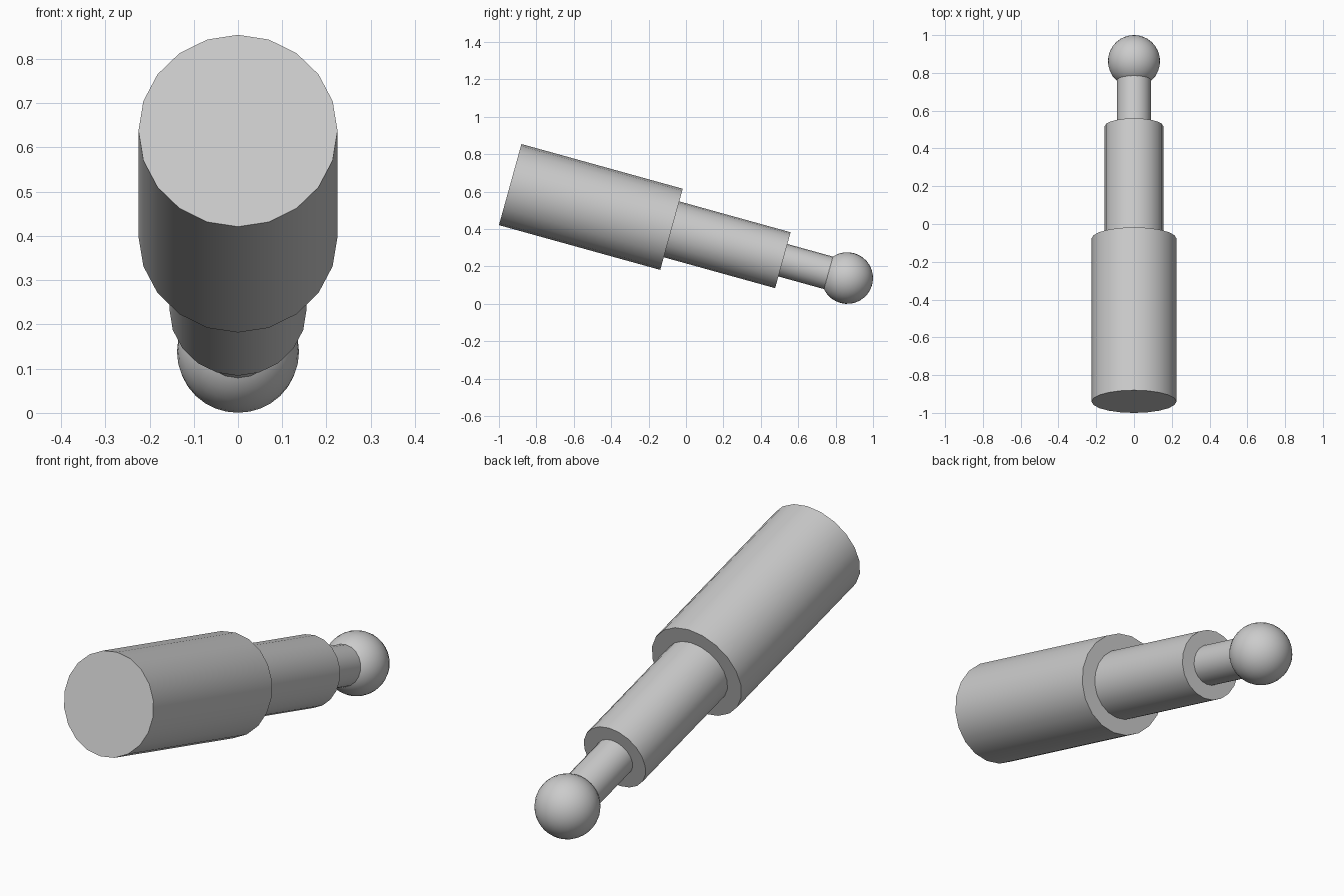
import bpy, math
from mathutils import Vector, Matrix

if "Cube" in bpy.data.objects:
    bpy.data.objects.remove(bpy.data.objects["Cube"])

TILT = math.radians(15.5)
AXIS = Vector((0, math.cos(TILT), -math.sin(TILT)))
BALL = Vector((0, 0.862, 0.138))
LENGTH = 1.87                      # back face to ball centre
START = BALL - AXIS * LENGTH
ROT = Matrix.Rotation(-math.pi / 2 - TILT, 4, 'X')
SIDES = 20


def finish(obj):
    bpy.ops.object.select_all(action='DESELECT')
    obj.select_set(True)
    bpy.context.view_layer.objects.active = obj
    bpy.ops.object.shade_smooth_by_angle(angle=math.radians(30))


# Stepped shaft: (radius, distance along the axis), turned about the axis
profile = [(0.225, 0), (0.225, 0.895), (0.155, 0.895), (0.155, 1.513),
           (0.09, 1.513), (0.09, LENGTH - 0.03)]
verts = [(r * math.cos(2 * math.pi * i / SIDES), r * math.sin(2 * math.pi * i / SIDES), d)
         for r, d in profile for i in range(SIDES)]
faces = [tuple(reversed(range(SIDES))), tuple(range(len(verts) - SIDES, len(verts)))]
for k in range(len(profile) - 1):
    for i in range(SIDES):
        a, b = k * SIDES + i, k * SIDES + (i + 1) % SIDES
        faces.append((a, b, b + SIDES, a + SIDES))
mesh = bpy.data.meshes.new("stepped_shaft")
mesh.from_pydata(verts, [], faces)
shaft = bpy.data.objects.new("stepped_shaft", mesh)
bpy.context.collection.objects.link(shaft)
shaft.matrix_world = Matrix.Translation(START) @ ROT
finish(shaft)

# Ball at the tip
bpy.ops.mesh.primitive_uv_sphere_add(segments=32, ring_count=16, radius=0.138,
                                     location=BALL, rotation=ROT.to_euler())
ball = bpy.context.object
ball.name = "ball_tip"
finish(ball)
